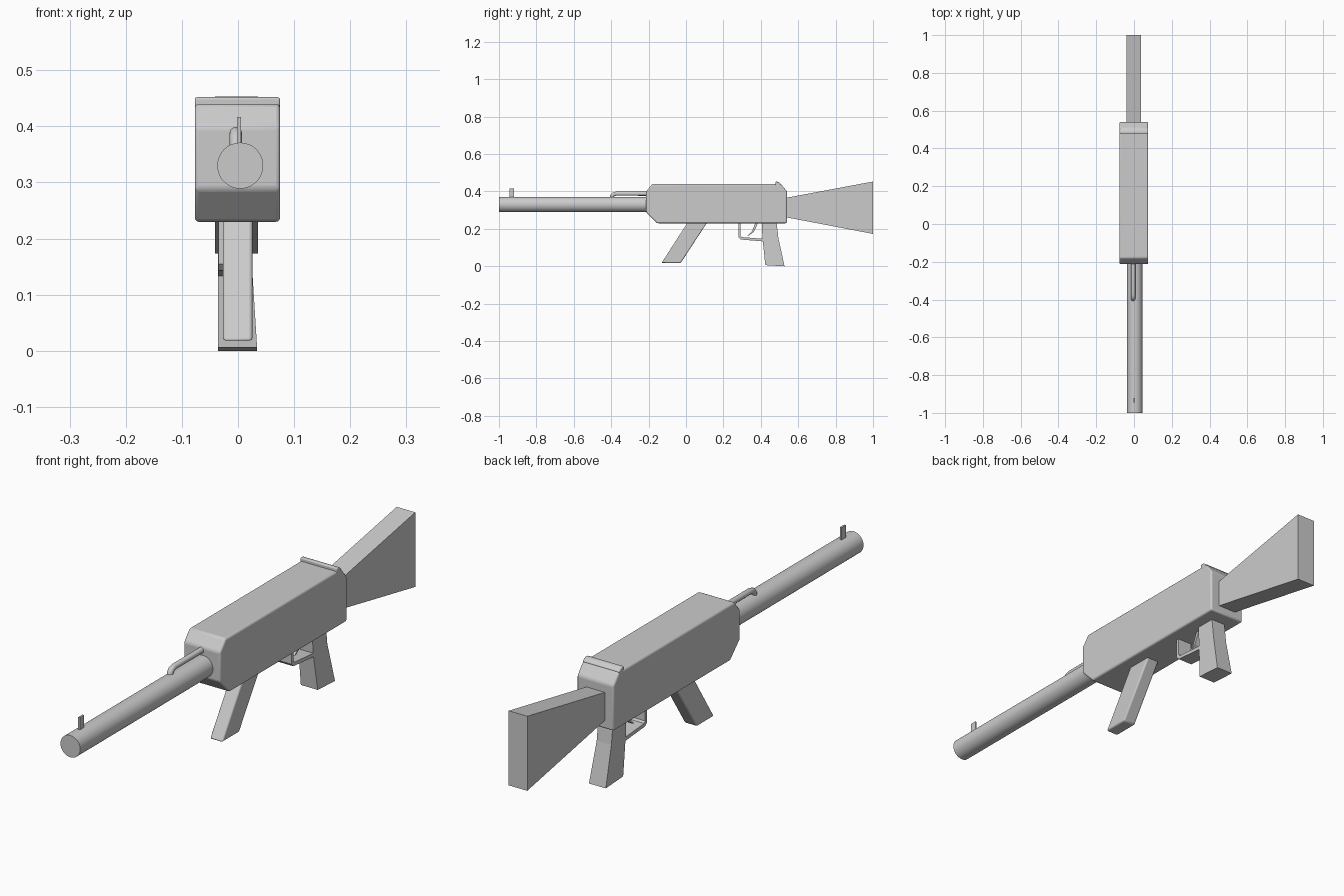
import bpy, bmesh
from math import pi
from mathutils import Vector

if "Cube" in bpy.data.objects:
    bpy.data.objects.remove(bpy.data.objects["Cube"], do_unlink=True)

GREY = (0.6, 0.6, 0.6, 1)
mat = bpy.data.materials.new("plain_grey")
mat.use_nodes = True
mat.diffuse_color = GREY
mat.node_tree.nodes["Principled BSDF"].inputs["Base Color"].default_value = GREY


def finish(obj, smooth=False):
    obj.data.materials.append(mat)
    if smooth:
        bpy.ops.object.select_all(action="DESELECT")
        bpy.context.view_layer.objects.active = obj
        obj.select_set(True)
        bpy.ops.object.shade_smooth_by_angle(angle=pi / 5)
    return obj


def prism(name, profile, x0, x1, bevel=0):
    """Side outline of (y, z) points, extruded across x."""
    bm = bmesh.new()
    face = bm.faces.new([bm.verts.new((x0, y, z)) for y, z in profile])
    ext = bmesh.ops.extrude_face_region(bm, geom=[face])
    verts = [g for g in ext["geom"] if isinstance(g, bmesh.types.BMVert)]
    bmesh.ops.translate(bm, vec=(x1 - x0, 0, 0), verts=verts)
    bmesh.ops.recalc_face_normals(bm, faces=bm.faces)
    mesh = bpy.data.meshes.new(name)
    bm.to_mesh(mesh)
    bm.free()
    obj = bpy.data.objects.new(name, mesh)
    bpy.context.collection.objects.link(obj)
    if bevel:
        mod = obj.modifiers.new("soft_edges", "BEVEL")
        mod.width, mod.segments, mod.limit_method = bevel, 3, "ANGLE"
        mod.angle_limit = pi / 9
    return finish(obj, bevel > 0)


# Main body with sloped front and rear corners
prism("receiver", [(-0.155, 0.23), (0.54, 0.23), (0.54, 0.40), (0.507, 0.44),
                   (-0.18, 0.44), (-0.213, 0.40), (-0.213, 0.288)],
      -0.077, 0.075, 0.007)
prism("rear_ridge", [(0.478, 0.43), (0.478, 0.452), (0.492, 0.452),
                     (0.508, 0.441), (0.503, 0.43)], -0.077, 0.075, 0.004)

# Flared shoulder stock
prism("stock", [(0.53, 0.263), (1, 0.173), (1, 0.453), (0.53, 0.365)], -0.041, 0.036)

# Barrel, front post and rod
bpy.ops.mesh.primitive_cylinder_add(vertices=48, radius=0.041, depth=0.80,
                                    location=(0.004, -0.60, 0.33), rotation=(pi / 2, 0, 0))
barrel = bpy.context.object
barrel.name = "barrel"
finish(barrel, True)
prism("front_sight", [(-0.945, 0.36), (-0.92, 0.36), (-0.92, 0.417), (-0.945, 0.417)],
      -0.002, 0.005)

curve = bpy.data.curves.new("rod_path", "CURVE")
curve.dimensions = "3D"
curve.bevel_depth, curve.bevel_resolution, curve.use_fill_caps = 0.011, 4, True
spline = curve.splines.new("POLY")
path = [(-0.20, 0.388), (-0.375, 0.388), (-0.388, 0.384), (-0.396, 0.375), (-0.398, 0.355)]
spline.points.add(len(path) - 1)
for point, (y, z) in zip(spline.points, path):
    point.co = (-0.004, y, z, 1)
rod = bpy.data.objects.new("top_rod", curve)
bpy.context.collection.objects.link(rod)
bpy.ops.object.select_all(action="DESELECT")
bpy.context.view_layer.objects.active = rod
rod.select_set(True)
bpy.ops.object.convert(target="MESH")
finish(bpy.context.object, True)

# Slanted front grip
prism("front_grip", [(0.012, 0.24), (-0.13, 0.018), (-0.028, 0.018), (0.117, 0.24)],
      -0.027, 0.026, 0.006)

# Rear grip, widening slightly toward the foot
grip = prism("rear_grip", [(0.405, 0.235), (0.409, 0.15), (0.424, 0.006),
                           (0.527, 0), (0.494, 0.15), (0.484, 0.235)], -0.036, 0.025)
for v in grip.data.vertices:
    if v.co.x > 0 and v.co.z < 0.1:
        v.co.x = 0.034

# Trigger guard strip and trigger
prism("trigger_guard", [(0.28, 0.235), (0.28, 0.155), (0.292, 0.143), (0.412, 0.133),
                        (0.412, 0.147), (0.298, 0.156), (0.292, 0.163), (0.292, 0.235)],
      -0.035, 0.026)
prism("trigger", [(0.372, 0.235), (0.352, 0.185), (0.328, 0.164), (0.336, 0.164),
                  (0.362, 0.183), (0.387, 0.235)], -0.014, 0.006)
